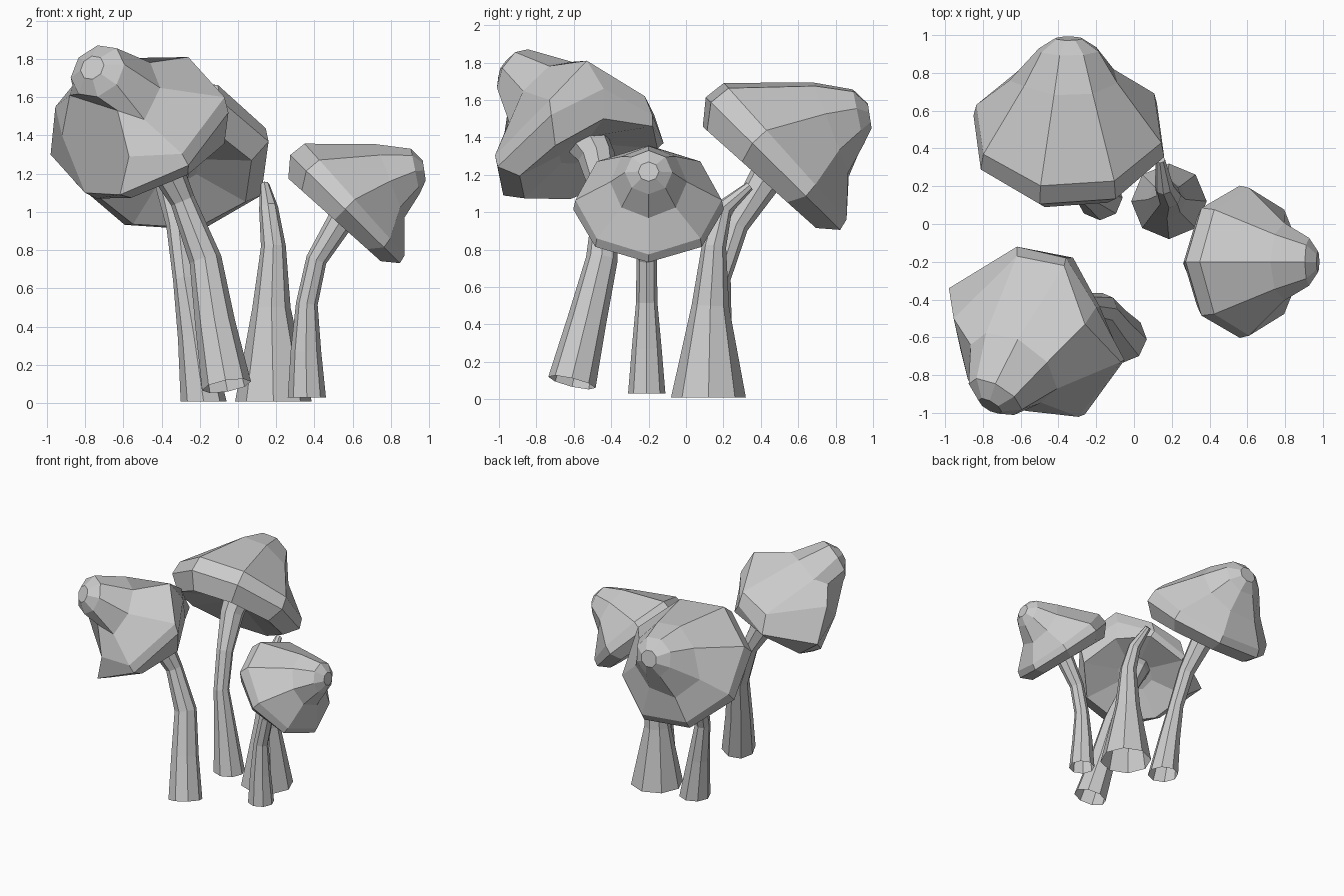
import bpy, bmesh, math
from mathutils import Vector

cube = bpy.data.objects.get("Cube")
if cube:
    bpy.data.objects.remove(cube, do_unlink=True)

grey = bpy.data.materials.new("plain_grey")
grey.use_nodes = True
colour = (0.6, 0.6, 0.6, 1)
grey.diffuse_color = colour
grey.node_tree.nodes["Principled BSDF"].inputs["Base Color"].default_value = colour
SIDES = 8


def loft(name, rings, close_start=False):
    """Skin a list of rings, closing the last one."""
    bm = bmesh.new()
    loops = [[bm.verts.new(p) for p in ring] for ring in rings]
    for a, b in zip(loops, loops[1:]):
        for i in range(SIDES):
            j = (i + 1) % SIDES
            bm.faces.new((a[i], a[j], b[j], b[i]))
    if close_start:
        bm.faces.new(loops[0][::-1])
    bm.faces.new(loops[-1])
    bmesh.ops.recalc_face_normals(bm, faces=bm.faces)
    mesh = bpy.data.meshes.new(name)
    bm.to_mesh(mesh)
    bm.free()
    mesh.materials.append(grey)
    obj = bpy.data.objects.new(name, mesh)
    bpy.context.collection.objects.link(obj)


# Cap profile: high side (lean, height), low side (lean, height), half width
CAP = [((-.14, -.02), (.14, -.02), .14),
       ((-.41, -.12), (.41, -.08), .42),
       ((-.51, .0), (.51, .0), .51),
       ((-.495, .12), (.495, .06), .495),
       ((-.155, .45), (.32, .234), .26),
       ((.03, .59), (.28, .42), .16),
       ((.14, .59), (.247, .51), .07)]
INNER, LIP, SHOULDER, NECK, CROWN = 1, 2, 3, 4, 5


def cap(name, centre, lean, up, scale=1, phase=0, tip=(0, 0, 0), dents={}):
    """Bent cap leaning one way; tip shifts the crown, dents move single corners."""
    c, n = Vector(centre), Vector(up).normalized()
    u = Vector(lean)
    u = (u - n * u.dot(n)).normalized()
    w = n.cross(u)
    rings = []
    for k, (high, low, width) in enumerate(CAP):
        high, low = Vector(high), Vector(low)
        mid, half = (high + low) / 2, (low - high) / 2
        origin = c + Vector(tip) if k >= CROWN else c
        ring = []
        for i in range(SIDES):
            a = math.tau * i / SIDES + math.radians(phase)
            p = mid + half * math.cos(a)
            ring.append(origin + scale * (u * p.x + n * p.y + w * width * math.sin(a)))
        rings.append(ring)
    for (ring, side), place in dents.items():
        rings[ring][side] = Vector(place)
    loft(name, rings, close_start=True)


def stem(name, path):
    """Tapered tube through (x, y, z, radius) points, open at the foot."""
    pts = [Vector(p[:3]) for p in path]
    rings = []
    for k, p in enumerate(pts):
        t = (pts[min(k + 1, len(pts) - 1)] - pts[max(k - 1, 0)]).normalized()
        if k == 0 and p.z < .05:
            t = Vector((0, 0, 1))
        side = Vector((0, 1, 0)).cross(t).normalized()
        fwd = t.cross(side)
        rings.append([p + path[k][3] * (side * math.cos(a) + fwd * math.sin(a))
                      for a in (math.tau * i / SIDES for i in range(SIDES))])
    loft(name, rings)


# Small mushroom on the left
cap("left_cap", (.56, -.2, 1.015), (.71, 0, -.7), (.7, 0, .71), scale=.79)
stem("left_stem", [(.36, -.21, .03, .1), (.355, -.21, .27, .08), (.36, -.21, .52, .057),
                   (.41, -.21, .75, .055), (.54, -.21, .96, .07), (.6, -.2, 1.04, .08)])

# Large mushroom at the back
cap("back_cap", (-.345, .465, 1.26), (0, .71, -.7), (0, .7, .71), scale=1.035, phase=-17,
    tip=(0, -.025, -.01),
    dents={(NECK, 1): (-.51, .87, 1.19), (NECK, 2): (-.66, .76, 1.34)})
stem("back_stem", [(-.18, .14, .01, .12), (-.23, .16, .35, .085), (-.28, .18, .65, .06),
                   (-.31, .27, .93, .065), (-.35, .42, 1.17, .09), (-.35, .48, 1.26, .1)])

# Large mushroom at the front right, its cap knocked out of shape
cap("front_cap", (-.48, -.56, 1.35), (-.27, -.82, -.51), (-.39, -.39, .83),
    tip=(-.015, -.03, .045),
    dents={(SHOULDER, 0): (-.57, -.99, 1.29), (NECK, 0): (-.63, -.955, 1.53),
           (LIP, 2): (-.05, -.72, 1.52), (SHOULDER, 2): (-.07, -.73, 1.6),
           (INNER, 3): (-.18, -.44, 1.5), (LIP, 3): (-.2, -.44, 1.66),
           (SHOULDER, 3): (-.26, -.53, 1.81),
           (LIP, 4): (-.36, -.18, 1.52), (SHOULDER, 4): (-.37, -.22, 1.62),
           (LIP, 5): (-.62, -.12, 1.37), (SHOULDER, 5): (-.62, -.17, 1.52),
           (LIP, 6): (-.98, -.34, 1.3), (SHOULDER, 6): (-.955, -.5, 1.55),
           (NECK, 6): (-.865, -.64, 1.66),
           (INNER, 7): (-.74, -.62, 1.07), (LIP, 7): (-.8, -.64, 1.1),
           (SHOULDER, 7): (-.92, -.66, 1.4), (NECK, 7): (-.88, -.82, 1.61)})
stem("front_stem", [(-.06, -.61, .09, .13), (-.12, -.53, .42, .105), (-.17, -.45, .75, .085),
                    (-.29, -.43, 1.06, .065), (-.41, -.48, 1.3, .1), (-.46, -.53, 1.38, .12)])

# Bare stem in the middle
stem("bare_stem", [(.185, .12, .01, .2), (.175, .13, .5, .1), (.185, .15, .82, .065),
                   (.16, .2, 1.02, .05), (.14, .34, 1.14, .025)])
